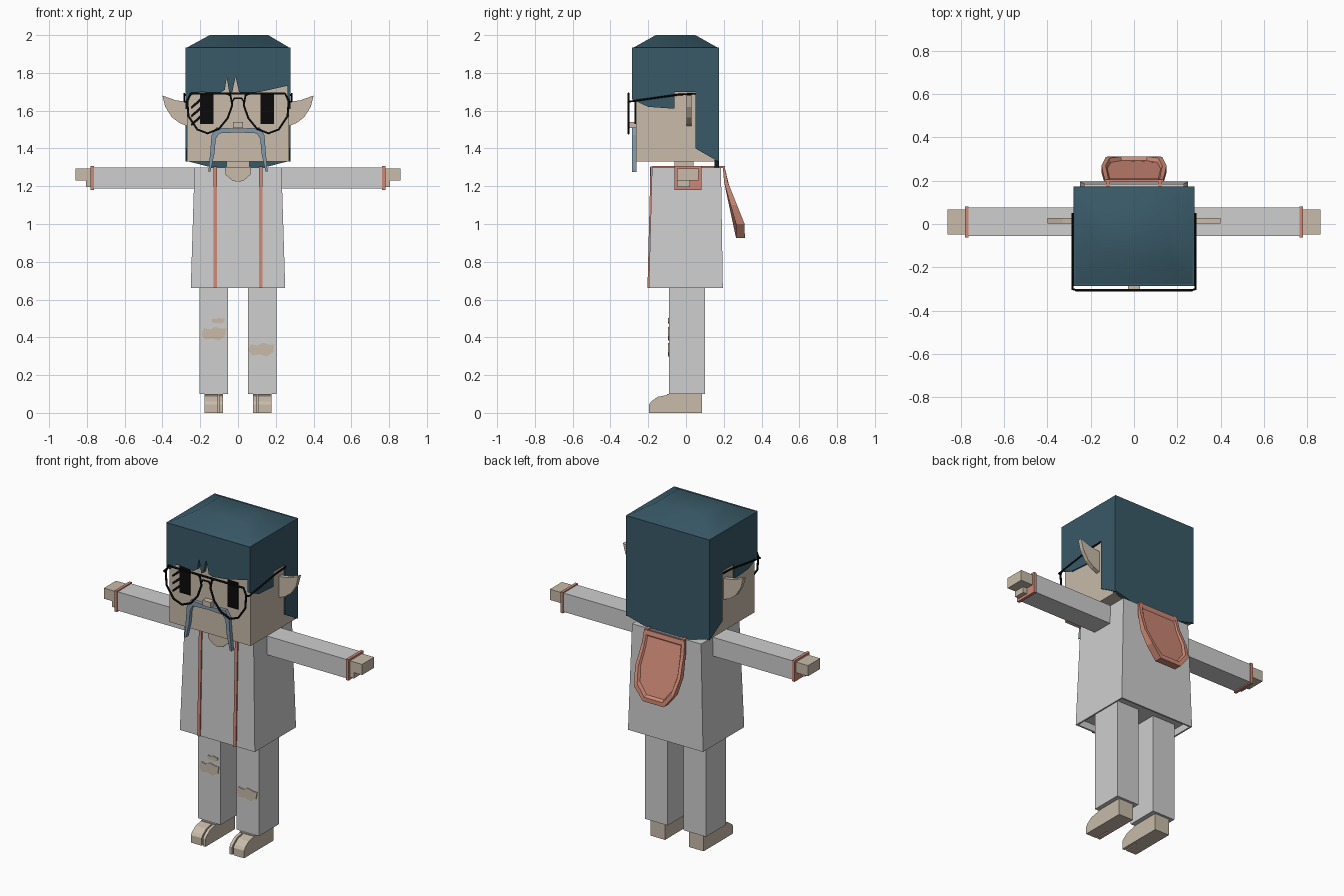
import bpy, bmesh
from mathutils import Vector

cube = bpy.data.objects.get("Cube")
if cube:
    bpy.data.objects.remove(cube, do_unlink=True)


def material(name, rgb):
    m = bpy.data.materials.new(name)
    m.use_nodes = True
    m.diffuse_color = (*rgb, 1)
    m.node_tree.nodes["Principled BSDF"].inputs["Base Color"].default_value = (*rgb, 1)
    return m


SKIN = material("skin", (0.58, 0.5, 0.4))
CLOTH = material("pale grey cloth", (0.62, 0.62, 0.62))
TRIM = material("coral trim", (0.62, 0.25, 0.18))
HAIR = material("dark teal hair", (0.04, 0.1, 0.135))
BEARD = material("blue grey whiskers", (0.23, 0.32, 0.41))
BLACK = material("black", (0.003, 0.003, 0.003))


def finish(name, bm, mat):
    bmesh.ops.recalc_face_normals(bm, faces=bm.faces)
    me = bpy.data.meshes.new(name)
    bm.to_mesh(me)
    bm.free()
    me.materials.append(mat)
    ob = bpy.data.objects.new(name, me)
    bpy.context.collection.objects.link(ob)
    return ob


def loft(name, rings, mat):
    """Skin a list of equal closed rings and cap both ends."""
    bm = bmesh.new()
    vs = [[bm.verts.new(p) for p in r] for r in rings]
    n = len(vs[0])
    for a, b in zip(vs, vs[1:]):
        for i in range(n):
            j = (i + 1) % n
            bm.faces.new((a[i], a[j], b[j], b[i]))
    bm.faces.new(vs[0])
    bm.faces.new(vs[-1])
    return finish(name, bm, mat)


def prism(name, pts, axis, a, b, mat):
    """Extrude a flat outline along one axis from a to b."""
    def place(p, d):
        q = list(p)
        q.insert("xyz".index(axis), d)
        return q
    return loft(name, [[place(p, d) for p in pts] for d in (a, b)], mat)


def rect(x, y):
    return [(x[0], y[0]), (x[1], y[0]), (x[1], y[1]), (x[0], y[1])]


def box(name, x, y, z, mat):
    return prism(name, rect(x, y), "z", z[0], z[1], mat)


def ring(x, y, z):
    return [(*p, z) for p in rect(x, y)]


def mirrored(half):
    return half + [(-x, z) for x, z in reversed(half) if abs(x) > 1e-6]


def wire(name, pts, radius, cyclic=False):
    cu = bpy.data.curves.new(name, "CURVE")
    cu.dimensions = "3D"
    cu.bevel_depth = radius
    cu.bevel_resolution = 1
    sp = cu.splines.new("POLY")
    sp.points.add(len(pts) - 1)
    for q, p in zip(sp.points, pts):
        q.co = (*p, 1)
    sp.use_cyclic_u = cyclic
    cu.materials.append(BLACK)
    ob = bpy.data.objects.new(name, cu)
    bpy.context.collection.objects.link(ob)
    bpy.ops.object.select_all(action="DESELECT")
    ob.select_set(True)
    bpy.context.view_layer.objects.active = ob
    bpy.ops.object.convert(target="MESH")


# Head, neck and face
box("head", (-.27, .27), (-.265, .16), (1.33, 1.9), SKIN)
box("neck", (-.06, .06), (-.06, .04), (1.26, 1.34), SKIN)
box("nose", (-.027, .027), (-.3, -.26), (1.508, 1.54), SKIN)
box("right_eye", (-.2, -.13), (-.272, -.264), (1.53, 1.69), BLACK)
box("left_eye", (.12, .19), (-.272, -.264), (1.53, 1.69), BLACK)
for i in range(3):
    z = 1.53 + i * .045
    prism(f"lash_{i}", [(-.25, z), (-.245, z - .01), (-.19, z + .035), (-.19, z + .055)],
          "y", -.271, -.264, BLACK)
prism("moustache", mirrored([(0, 1.505), (.115, 1.51), (.14, 1.47), (.147, 1.38), (.157, 1.275),
      (.145, 1.28), (.125, 1.37), (.118, 1.45), (.1, 1.48), (0, 1.485)]), "y", -.287, -.262, BEARD)

# Hair shell: fringe, sides, back and a soft crown
prism("hair_fringe", [(-.277, 1.935), (-.277, 1.67), (-.2, 1.7), (-.1, 1.69), (-.07, 1.71), (-.06, 1.775),
      (-.045, 1.69), (-.03, 1.7), (-.013, 1.78), (.005, 1.7), (.03, 1.69), (.12, 1.7),
      (.277, 1.735), (.277, 1.935)], "y", -.285, -.262, HAIR)
side = [(-.285, 1.935), (-.285, 1.66), (-.2, 1.62), (-.06, 1.61), (-.06, 1.7), (.05, 1.7),
        (.05, 1.4), (.172, 1.33), (.172, 1.935)]
prism("hair_back", mirrored([(.277, 1.935), (.277, 1.335), (.2, 1.315), (.14, 1.3)]),
      "y", .15, .174, HAIR)
crown = loft("hair_crown", [ring((-.278, .278), (-.285, .174), 1.9),
                            ring((-.278, .278), (-.285, .174), 1.93),
                            ring((-.15, .16), (-.16, .05), 2.0)], HAIR)
bpy.ops.object.select_all(action="DESELECT")
crown.select_set(True)
bpy.context.view_layer.objects.active = crown
bpy.ops.object.shade_smooth_by_angle(angle=.75)

# Spectacles
aviator = [(.25, 1.69), (.268, 1.65), (.262, 1.57), (.215, 1.5), (.16, 1.48), (.1, 1.505),
           (.055, 1.56), (.03, 1.63), (.04, 1.68), (.06, 1.69)]
wire("brow_bar", [(-.25, -.305, 1.69), (.25, -.305, 1.69)], .006)
wire("bridge", [(-.035, -.305, 1.64), (-.02, -.305, 1.665), (.02, -.305, 1.665), (.035, -.305, 1.64)], .005)

# Torso: hollow at the hem, with opening trim carried over the shoulders
loft("robe", [ring((-.23, .23), (-.18, .185), 1.3), ring((-.25, .25), (-.197, .195), .66),
              ring((-.24, .24), (-.187, .185), .66), ring((-.238, .238), (-.185, .183), .7)], CLOTH)
prism("chest_opening", mirrored([(.07, 1.302), (.065, 1.26), (.03, 1.23), (0, 1.222)]),
      "y", -.19, -.178, SKIN)

# Hood hanging behind
profile = [(1.3, .205, .01), (1.22, .222, .02), (1.0, .31, .045), (.9, .312, .047)]


def hood_y(z, depth):
    for (z1, y1, t1), (z0, y0, t0) in zip(profile, profile[1:]):
        if z >= z0:
            f = (z1 - z) / (z1 - z0)
            return y1 + f * (y0 - y1) - depth * (t1 + f * (t0 - t1))
    return profile[-1][1]


u_shape = mirrored([(.135, 1.3), (.14, 1.22), (.15, 1.1), (.13, 1.0), (.07, .925)])


def hood_ring(scale, depth):
    pts = [(x * scale, 1.12 + (z - 1.12) * scale) for x, z in u_shape]
    return [(x, hood_y(z, depth), z) for x, z in pts]


loft("hood", [hood_ring(1, 1), hood_ring(1, 0), hood_ring(.87, 0), hood_ring(.82, .4)], TRIM)

# Paired parts, built for each side
foot = [(.085, 0), (.085, .1), (-.07, .1), (-.15, .085), (-.185, .06), (-.195, .045), (-.195, 0)]
ear = [(.26, 1.645), (.33, 1.655), (.4, 1.68), (.385, 1.62), (.35, 1.565), (.31, 1.535), (.26, 1.515)]
for s, label in ((1, "left"), (-1, "right")):
    def span(a, b):
        return sorted((s * a, s * b))

    prism(f"{label}_hair_side", side, "x", *span(.262, .278), HAIR)
    prism(f"{label}_ear", [(s * x, z) for x, z in ear], "y", .003, .028, SKIN)
    wire(f"{label}_lens_rim", [(s * x, -.305, z) for x, z in aviator], .006, True)
    wire(f"{label}_temple", [(s * .265, -.305, 1.645), (s * .284, -.3, 1.648), (s * .284, -.04, 1.685),
                             (s * .284, .05, 1.69)], .005)
    box(f"{label}_sleeve", span(.2, .77), (-.055, .075), (1.187, 1.3), CLOTH)
    box(f"{label}_cuff", span(.763, .78), (-.062, .081), (1.18, 1.306), TRIM)
    box(f"{label}_hand", span(.75, .86), (-.048, .067), (1.23, 1.294), SKIN)
    box(f"{label}_thumb", span(.75, .806), (-.048, .02), (1.195, 1.235), SKIN)
    loft(f"{label}_front_trim", [ring(span(.111, .129), (-.188, -.17), 1.305),
                                 ring(span(.111, .129), (-.204, -.19), .66)], TRIM)
    box(f"{label}_shoulder_trim", span(.111, .129), (-.18, .206), (1.296, 1.306), TRIM)
    box(f"{label}_leg", span(.052, .203), (-.09, .1), (.1, .72), CLOTH)
    # Split-toe foot
    box(f"{label}_heel", span(.08, .177), (-.1, .085), (0, .099), SKIN)
    for toe, a, b in (("big_toe", .08, .098), ("small_toes", .106, .177)):
        prism(f"{label}_{toe}", foot, "x", *span(a, b), SKIN)


# Torn patches on the trousers
def tear(name, x, z, w, h):
    shape = [(-1, -.1), (-.8, .8), (-.3, .6), (.1, 1), (.7, .7), (1, .8), (.9, -.4),
             (.4, -1), (-.2, -.7), (-.7, -.9)]
    prism(name, [(x + w * u, z + h * v) for u, v in shape], "y", -.095, -.088, SKIN)


tear("right_knee_tear", -.128, .42, .066, .036)
tear("right_thigh_tear", -.105, .488, .036, .015)
tear("left_knee_tear", .123, .335, .07, .036)
